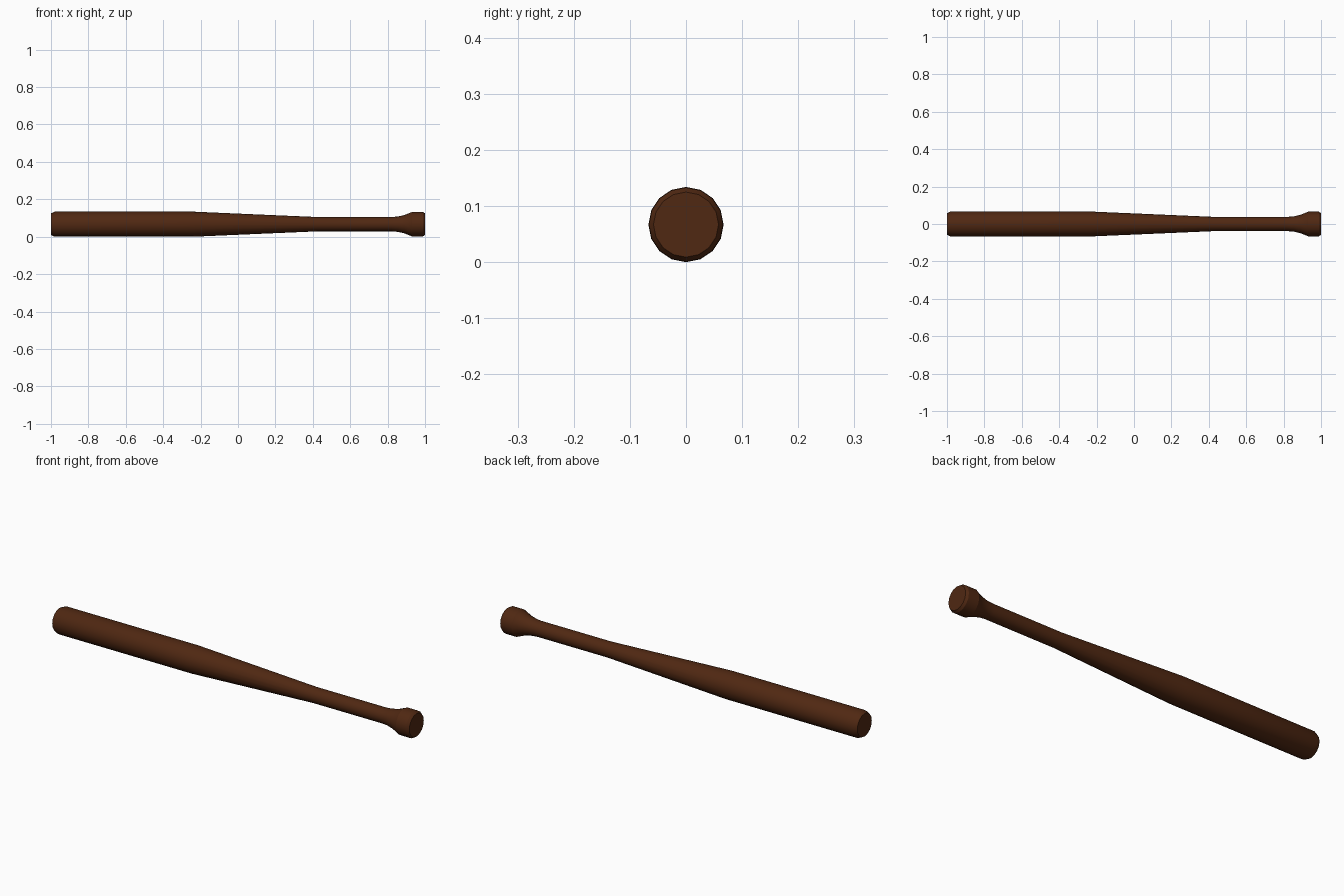
import bpy
import bmesh
from math import cos, sin, tau, radians

cube = bpy.data.objects.get("Cube")
if cube:
    bpy.data.objects.remove(cube, do_unlink=True)

SIDES = 16
RADIUS = 0.067

# Dark stained wood
wood = bpy.data.materials.new("dark_wood")
wood.use_nodes = True
colour = (0.08, 0.021, 0.006, 1)
wood.diffuse_color = colour
wood.node_tree.nodes["Principled BSDF"].inputs["Base Color"].default_value = colour

# Length position and radius, from barrel tip to knob end
profile = [
    (-1.0, 0.058), (-0.98, RADIUS), (-0.24, RADIUS),
    (0.43, 0.038), (0.82, 0.038), (0.855, 0.041), (0.89, 0.049),
    (0.925, 0.063), (0.93, 0.066), (0.988, 0.066), (1.0, 0.058),
]

# Lathe the profile around the x axis and cap both ends
bm = bmesh.new()
rings = []
for x, r in profile:
    angles = [tau * i / SIDES for i in range(SIDES)]
    rings.append([bm.verts.new((x, r * cos(a), RADIUS + r * sin(a))) for a in angles])
for a, b in zip(rings, rings[1:]):
    for i in range(SIDES):
        j = (i + 1) % SIDES
        bm.faces.new((a[i], a[j], b[j], b[i]))
bm.faces.new(rings[0])
bm.faces.new(rings[-1])
bmesh.ops.recalc_face_normals(bm, faces=bm.faces)

mesh = bpy.data.meshes.new("bat")
bm.to_mesh(mesh)
bm.free()
mesh.materials.append(wood)
bat = bpy.data.objects.new("bat", mesh)
bpy.context.collection.objects.link(bat)

# Smooth sides, crisp rims
bpy.ops.object.select_all(action="DESELECT")
bat.select_set(True)
bpy.context.view_layer.objects.active = bat
bpy.ops.object.shade_smooth_by_angle(angle=radians(30))
